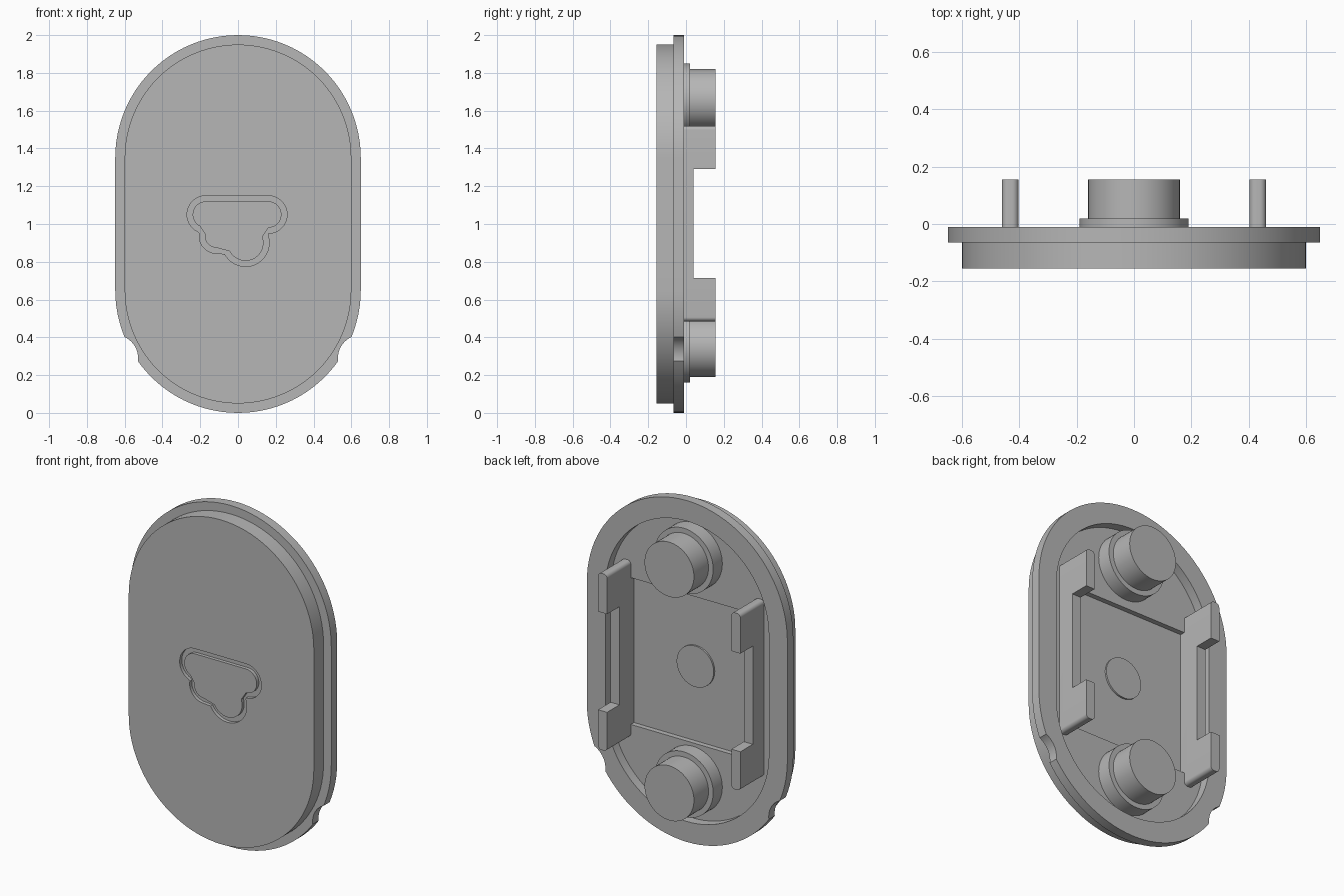
import bpy
import bmesh
from math import radians, cos, sin

if "Cube" in bpy.data.objects:
    bpy.data.objects.remove(bpy.data.objects["Cube"], do_unlink=True)

# One plain grey material
grey = bpy.data.materials.new("plain grey")
grey.use_nodes = True
grey.diffuse_color = (0.47, 0.47, 0.47, 1)
grey.node_tree.nodes["Principled BSDF"].inputs["Base Color"].default_value = grey.diffuse_color


def arc(cx, cz, r, start, end, steps=32):
    angles = [radians(start + (end - start) * i / steps) for i in range(steps + 1)]
    return [(cx + r * cos(a), cz + r * sin(a)) for a in angles]


def circle(cx, cz, r):
    return arc(cx, cz, r, 0, 360, 64)[:-1]


def stadium(r):
    return arc(0, 1.35, r, 0, 180, 48) + arc(0, 0.65, r, 180, 360, 48)


def rounded_rect(x0, x1, z0, z1, r):
    return (arc(x1 - r, z1 - r, r, 0, 90, 8) + arc(x0 + r, z1 - r, r, 90, 180, 8)
            + arc(x0 + r, z0 + r, r, 180, 270, 8) + arc(x1 - r, z0 + r, r, 270, 360, 8))


def rect(x0, x1, z0, z1):
    return [(x0, z0), (x1, z0), (x1, z1), (x0, z1)]


def lobes(inset):
    # Decorative lobed outline on the front
    return (arc(0.16, 1.05, 0.10 - inset, -90, 90, 16)
            + arc(-0.17, 1.05, 0.10 - inset, 90, 245, 16)
            + arc(-0.115, 0.935, 0.09 - inset, 170, 270, 12)
            + arc(0.04, 0.90, 0.125 - inset, 208, 380, 20))


def prism(name, outline, y0, y1):
    """Extrude an x-z outline from y0 to y1."""
    bm = bmesh.new()
    face = bm.faces.new([bm.verts.new((x, y0, z)) for x, z in outline])
    new = bmesh.ops.extrude_face_region(bm, geom=[face])["geom"]
    verts = [v for v in new if isinstance(v, bmesh.types.BMVert)]
    bmesh.ops.translate(bm, verts=verts, vec=(0, y1 - y0, 0))
    bmesh.ops.recalc_face_normals(bm, faces=bm.faces)
    mesh = bpy.data.meshes.new(name)
    bm.to_mesh(mesh)
    bm.free()
    mesh.materials.append(grey)
    obj = bpy.data.objects.new(name, mesh)
    bpy.context.collection.objects.link(obj)
    return obj


def activate(obj):
    bpy.ops.object.select_all(action="DESELECT")
    obj.select_set(True)
    bpy.context.view_layer.objects.active = obj


def cut(obj, outline, y0, y1):
    cutter = prism("cutter", outline, y0, y1)
    cutter.hide_render = True
    mod = obj.modifiers.new("cut", "BOOLEAN")
    mod.operation = "DIFFERENCE"
    mod.solver = "EXACT"
    mod.object = cutter
    activate(obj)
    bpy.ops.object.modifier_apply(modifier=mod.name)
    bpy.data.objects.remove(cutter, do_unlink=True)


parts = []

# Front plate with a shallow lobed groove and a rectangular recess behind
plate = prism("front_plate", stadium(0.60), -0.155, -0.065)
cut(plate, lobes(0), -0.2, -0.135)
cut(plate, rect(-0.42, 0.42, 0.56, 1.42), -0.095, 0)
parts.append(plate)
parts.append(prism("groove_island", lobes(0.03), -0.155, -0.13))

# Rim flange with open pocket and two side notches
rim = prism("rim_flange", stadium(0.65), -0.065, -0.01)
cut(rim, stadium(0.53), -0.1, 0.1)
for side in (-1, 1):
    cut(rim, circle(side * 0.652, 0.29, 0.123), -0.1, 0.1)
parts.append(rim)

# Stepped round pegs on the back
for name, z in (("upper", 1.66), ("lower", 0.35)):
    parts.append(prism(name + "_peg_collar", circle(0, z, 0.19), -0.07, 0.02))
    parts.append(prism(name + "_peg", circle(0, z, 0.16), 0.01, 0.155))

# Low centre disc
parts.append(prism("centre_disc", circle(0, 1.0, 0.12), -0.1, -0.085))

# Side clips, cut lower in the middle
for name, x in (("left", 0.432), ("right", -0.432)):
    clip = prism(name + "_clip", rounded_rect(x - 0.029, x + 0.029, 0.485, 1.52, 0.022), -0.1, 0.155)
    cut(clip, rect(x - 0.1, x + 0.1, 0.715, 1.29), 0.04, 0.3)
    parts.append(clip)

for obj in parts:
    activate(obj)
    bpy.ops.object.shade_smooth_by_angle(angle=radians(30))
